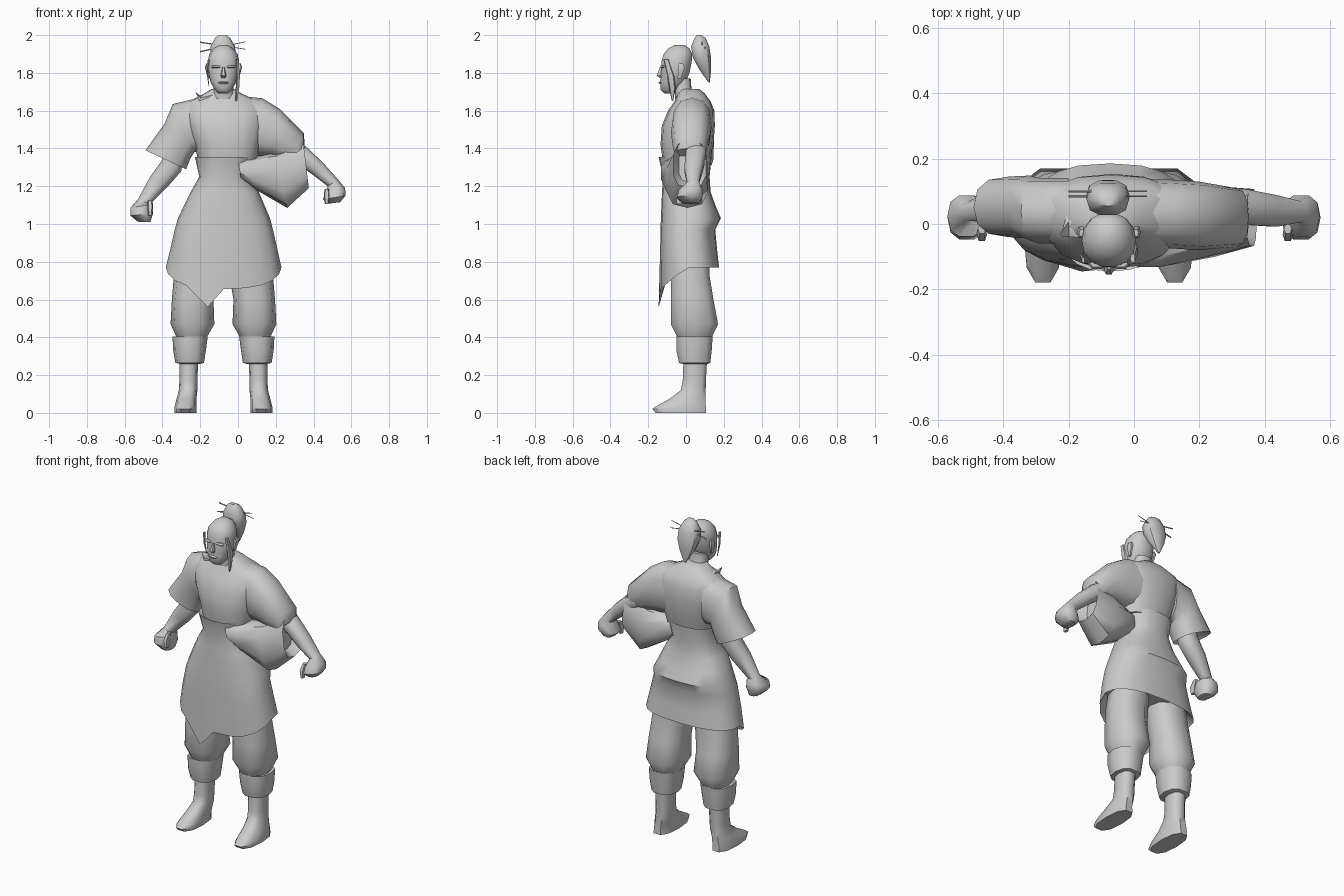
import bpy, bmesh, math
from mathutils import Vector

MID = -0.077  # body centre line in x

grey = bpy.data.materials.new("plain_grey")
grey.diffuse_color = (0.6, 0.6, 0.6, 1)


def finish(name, bm, angle=45):
    bmesh.ops.recalc_face_normals(bm, faces=bm.faces)
    me = bpy.data.meshes.new(name)
    bm.to_mesh(me)
    bm.free()
    ob = bpy.data.objects.new(name, me)
    bpy.context.collection.objects.link(ob)
    me.materials.append(grey)
    bpy.ops.object.select_all(action='DESELECT')
    ob.select_set(True)
    bpy.context.view_layer.objects.active = ob
    bpy.ops.object.shade_smooth_by_angle(angle=math.radians(angle))
    return ob


def loft(name, sections, n=12, square=0.8, edit=None, mirror=False, angle=45):
    """Skin rings; each ring spans xz points a-b and a y range."""
    bm = bmesh.new()
    rings = []
    for xa, za, xb, zb, y0, y1 in sections:
        a, b = Vector((xa, 0, za)), Vector((xb, 0, zb))
        ring = []
        for i in range(n):
            t = 2 * math.pi * i / n
            c, s = math.cos(t), math.sin(t)
            c = math.copysign(abs(c) ** square, c)
            s = math.copysign(abs(s) ** square, s)
            p = (a + b) / 2 + (a - b) / 2 * c
            p.y = (y0 + y1) / 2 + (y1 - y0) / 2 * s
            ring.append(bm.verts.new(p))
        rings.append(ring)
    for r, q in zip(rings, rings[1:]):
        for i in range(n):
            j = (i + 1) % n
            bm.faces.new((r[i], r[j], q[j], q[i]))
    bm.faces.new(rings[0])
    bm.faces.new(rings[-1])
    if edit:
        edit(rings)
    if mirror:
        geo = bmesh.ops.duplicate(bm, geom=bm.verts[:] + bm.edges[:] + bm.faces[:])
        for v in geo["geom"]:
            if isinstance(v, bmesh.types.BMVert):
                v.co.x = 2 * MID - v.co.x
    return finish(name, bm, angle)


def stack(name, rows, **kw):
    """Level rings: z, x0, x1, y0, y1."""
    return loft(name, [(x0, z, x1, z, y0, y1) for z, x0, x1, y0, y1 in rows], **kw)


# Legs, built on one side and mirrored
stack("trousers", [
    (0.90, -0.31, -0.09, -0.08, 0.12), (0.72, -0.34, -0.11, -0.085, 0.13),
    (0.60, -0.35, -0.13, -0.085, 0.15), (0.47, -0.357, -0.125, -0.085, 0.175),
    (0.40, -0.325, -0.165, -0.05, 0.14)], mirror=True, n=10)
stack("leg_wraps", [
    (0.40, -0.32, -0.17, -0.04, 0.13), (0.405, -0.347, -0.16, -0.055, 0.145),
    (0.33, -0.343, -0.17, -0.055, 0.14), (0.265, -0.332, -0.18, -0.04, 0.132),
    (0.26, -0.31, -0.20, -0.02, 0.12)], mirror=True, n=10)
stack("feet", [
    (0.30, -0.31, -0.21, -0.015, 0.115), (0.17, -0.31, -0.215, -0.02, 0.108),
    (0.12, -0.313, -0.215, -0.03, 0.107), (0.075, -0.325, -0.22, -0.09, 0.108),
    (0.035, -0.335, -0.22, -0.165, 0.11), (0.02, -0.337, -0.22, -0.185, 0.112),
    (0.0, -0.337, -0.22, -0.165, 0.112)], mirror=True, n=10)


# Skirt with a hem that drops to a point in front
def hem(rings):
    for v in rings[-2]:
        v.co.z -= 0.11 * max(0, -v.co.y / 0.13)
    tip = min((v for v in rings[-2] if v.co.y < 0), key=lambda v: abs(v.co.x + 0.16))
    tip.co = (-0.16, -0.145, 0.56)


stack("skirt", [
    (1.33, -0.19, 0.06, -0.11, 0.10), (1.355, -0.228, 0.085, -0.145, 0.135),
    (1.25, -0.205, 0.055, -0.122, 0.125), (1.17, -0.25, 0.11, -0.127, 0.13),
    (1.10, -0.285, 0.14, -0.13, 0.155), (1.03, -0.318, 0.17, -0.133, 0.185),
    (0.97, -0.335, 0.185, -0.135, 0.155), (0.86, -0.36, 0.21, -0.137, 0.165),
    (0.77, -0.382, 0.23, -0.135, 0.175), (0.81, -0.34, 0.19, -0.10, 0.14)],
    n=20, edit=hem)

# Upper robe
stack("robe_body", [
    (1.33, -0.21, 0.10, -0.122, 0.12), (1.42, -0.23, 0.12, -0.135, 0.145),
    (1.52, -0.27, 0.14, -0.128, 0.153), (1.60, -0.29, 0.15, -0.095, 0.15),
    (1.65, -0.26, 0.11, -0.06, 0.13), (1.69, -0.18, 0.02, -0.045, 0.10),
    (1.715, -0.14, -0.02, -0.035, 0.07)], n=16, angle=60)
loft("short_sleeve", [
    (-0.20, 1.67, -0.20, 1.38, -0.06, 0.14), (-0.345, 1.635, -0.23, 1.38, -0.06, 0.14),
    (-0.39, 1.53, -0.25, 1.35, -0.045, 0.148), (-0.49, 1.39, -0.275, 1.29, -0.04, 0.145),
    (-0.42, 1.41, -0.29, 1.35, 0.0, 0.11)])
loft("draped_sleeve_top", [
    (0.0, 1.68, 0.0, 1.38, -0.07, 0.14), (0.13, 1.665, 0.11, 1.36, -0.075, 0.135),
    (0.22, 1.61, 0.17, 1.36, -0.08, 0.13), (0.35, 1.48, 0.27, 1.34, -0.07, 0.11),
    (0.352, 1.40, 0.28, 1.34, -0.06, 0.10)])
loft("draped_sleeve_bag", [
    (0.0, 1.345, 0.015, 1.24, -0.135, 0.04), (0.08, 1.35, 0.08, 1.19, -0.135, 0.09),
    (0.20, 1.38, 0.26, 1.085, -0.105, 0.12), (0.345, 1.44, 0.375, 1.19, -0.07, 0.11),
    (0.30, 1.40, 0.32, 1.22, -0.04, 0.08)], n=10, square=0.7)
# Raised collar corner
loft("collar_corner", [
    (-0.225, 1.70, -0.20, 1.64, -0.04, -0.02), (-0.20, 1.68, -0.19, 1.62, -0.045, 0.06),
    (-0.13, 1.70, -0.13, 1.62, -0.05, 0.06)], n=6)

# Arms and fists
loft("right_arm", [
    (-0.38, 1.42, -0.29, 1.36, 0.0, 0.11), (-0.40, 1.34, -0.30, 1.28, 0.0, 0.11),
    (-0.465, 1.25, -0.37, 1.20, 0.0, 0.10), (-0.53, 1.13, -0.465, 1.105, 0.01, 0.07),
    (-0.57, 1.085, -0.455, 1.105, -0.04, 0.09), (-0.57, 1.045, -0.45, 1.055, -0.05, 0.09),
    (-0.53, 1.012, -0.465, 1.01, -0.02, 0.07)], n=10)
loft("left_arm", [
    (0.29, 1.45, 0.26, 1.36, 0.0, 0.11), (0.36, 1.41, 0.33, 1.31, -0.005, 0.107),
    (0.45, 1.325, 0.41, 1.25, -0.01, 0.09), (0.53, 1.235, 0.475, 1.20, 0.005, 0.07),
    (0.567, 1.19, 0.46, 1.165, -0.04, 0.09), (0.57, 1.15, 0.45, 1.13, -0.05, 0.09),
    (0.54, 1.115, 0.475, 1.107, -0.02, 0.07)], n=10)
for side, x, z in (("right", -0.465, 1.09), ("left", 0.47, 1.15)):
    stack(side + "_thumb", [
        (z + 0.035, x - 0.012, x + 0.012, -0.03, 0.0), (z, x - 0.016, x + 0.016, -0.055, -0.01),
        (z - 0.045, x - 0.01, x + 0.01, -0.05, -0.02)], n=6)

# Head, neck and face
stack("neck", [(1.64, -0.145, -0.01, -0.055, 0.06), (1.70, -0.13, -0.025, -0.06, 0.03),
               (1.77, -0.13, -0.025, -0.07, 0.025)])
stack("head", [
    (1.692, -0.105, -0.05, -0.115, -0.06), (1.71, -0.122, -0.032, -0.137, -0.04),
    (1.75, -0.145, -0.01, -0.137, 0.0), (1.80, -0.157, 0.003, -0.133, 0.02),
    (1.86, -0.16, 0.006, -0.132, 0.032), (1.90, -0.152, -0.002, -0.12, 0.035),
    (1.93, -0.128, -0.026, -0.095, 0.02), (1.948, -0.10, -0.055, -0.06, -0.01)],
    n=14, square=0.9, angle=60)
stack("nose", [(1.83, -0.083, -0.071, -0.14, -0.12), (1.785, -0.092, -0.062, -0.157, -0.12),
               (1.773, -0.088, -0.066, -0.14, -0.12)], n=6)
stack("mouth", [(1.755, -0.098, -0.056, -0.139, -0.12), (1.748, -0.105, -0.049, -0.146, -0.12),
                (1.74, -0.098, -0.056, -0.139, -0.12)], n=6)
stack("brows", [(1.84, -0.135, -0.09, -0.132, -0.11), (1.832, -0.14, -0.088, -0.139, -0.11),
                (1.825, -0.135, -0.09, -0.13, -0.11)], n=6, mirror=True)
stack("ears", [(1.85, -0.168, -0.15, -0.04, -0.015), (1.83, -0.175, -0.15, -0.045, -0.005),
               (1.77, -0.16, -0.15, -0.045, -0.025)], n=6, mirror=True)

# Hair
stack("topknot", [
    (2.0, -0.10, -0.06, 0.055, 0.08), (1.985, -0.122, -0.042, 0.045, 0.105),
    (1.94, -0.145, -0.015, 0.025, 0.125), (1.88, -0.147, -0.013, 0.035, 0.135),
    (1.82, -0.125, -0.035, 0.068, 0.135), (1.75, -0.085, -0.072, 0.118, 0.126)], n=10)
stack("side_lock", [(1.87, -0.012, 0.004, -0.12, -0.09), (1.78, -0.01, 0.012, -0.10, -0.06),
                    (1.72, -0.012, 0.008, -0.09, -0.055), (1.65, -0.012, -0.006, -0.075, -0.068)], n=5)
stack("front_lock", [(1.87, -0.16, -0.15, -0.12, -0.10), (1.80, -0.166, -0.158, -0.105, -0.09),
                     (1.73, -0.156, -0.152, -0.09, -0.085)], n=5)
for k, (za, zb, y) in enumerate(((1.962, 1.925, 0.10), (1.912, 1.965, 0.085))):
    r = 0.004
    loft(f"hair_pin_{k + 1}", [(-0.20, za + r, -0.20, za - r, y - r, y + r),
                               (0.04, zb + r / 2, 0.04, zb - r / 2, y - r / 2, y + r / 2)], n=5)
